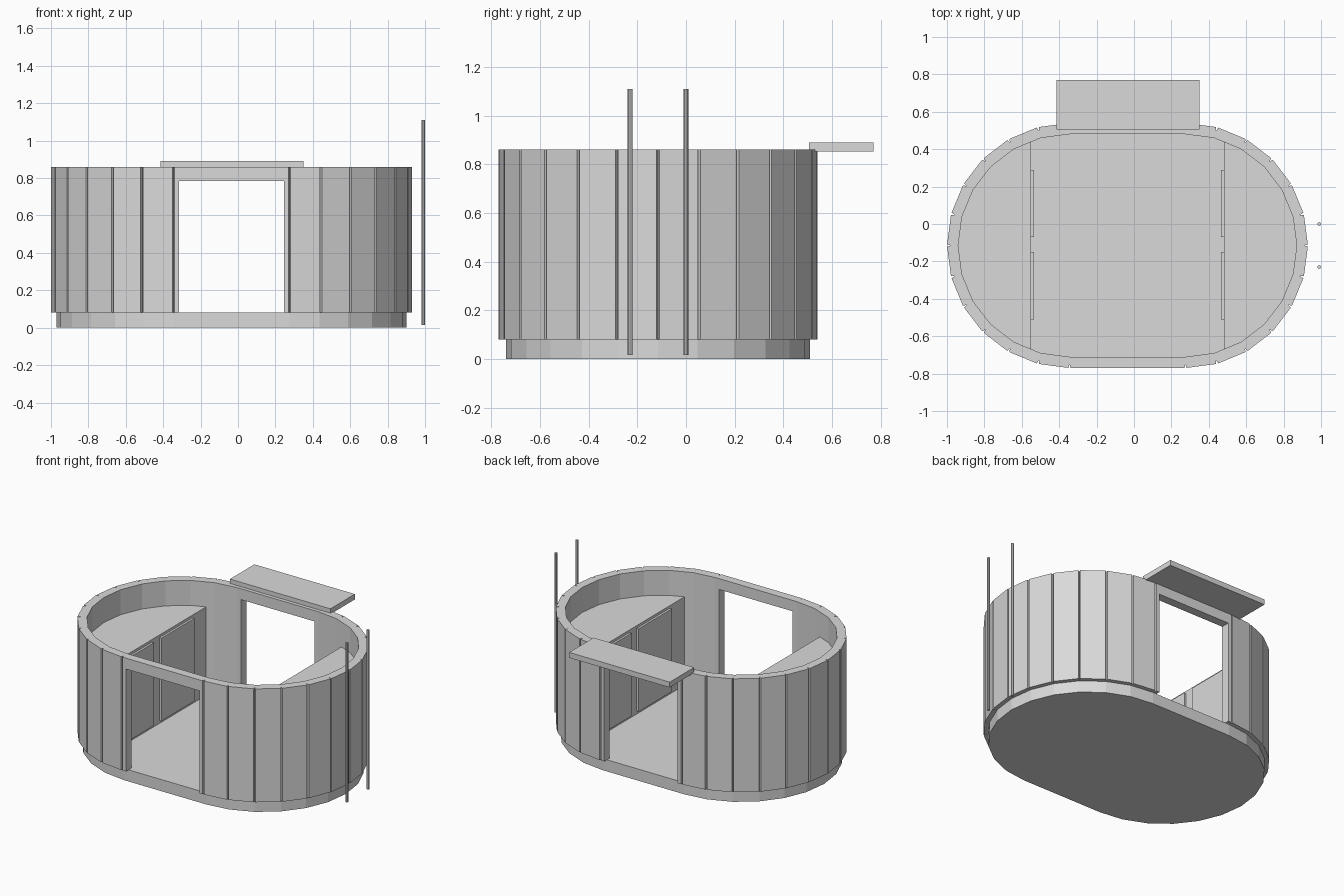
import bpy, bmesh, math
from mathutils import Vector

if "Cube" in bpy.data.objects:
    bpy.data.objects.remove(bpy.data.objects["Cube"])

CX, CY = -0.035, -0.115     # centre of the oval cabin
HALF = 0.31                 # half length of the straight sides
DOOR = 0.28                 # half width of the doorways
R_OUT, R_IN, R_BASE = 0.655, 0.595, 0.625
FLOOR, LINTEL, TOP, LOCKER = 0.08, 0.785, 0.86, 0.688

grey = bpy.data.materials.new("light_grey")
grey.diffuse_color = (0.7, 0.7, 0.7, 1)
grey.use_nodes = True
grey.node_tree.nodes["Principled BSDF"].inputs["Base Color"].default_value = grey.diffuse_color


def prism(name, pts, z0, z1):
    """Extrude a flat outline from z0 to z1."""
    bm = bmesh.new()
    face = bm.faces.new([bm.verts.new((x, y, z0)) for x, y in pts])
    ext = bmesh.ops.extrude_face_region(bm, geom=[face])
    bmesh.ops.translate(bm, vec=(0, 0, z1 - z0),
                        verts=[v for v in ext["geom"] if isinstance(v, bmesh.types.BMVert)])
    bmesh.ops.recalc_face_normals(bm, faces=bm.faces[:])
    me = bpy.data.meshes.new(name)
    bm.to_mesh(me)
    bm.free()
    me.materials.append(grey)
    ob = bpy.data.objects.new(name, me)
    bpy.context.collection.objects.link(ob)
    return ob


def box(name, x0, x1, y0, y1, z0, z1):
    return prism(name, [(x0, y0), (x1, y0), (x1, y1), (x0, y1)], z0, z1)


def arc(r):
    """Half round end, 12 segments, on the +x side, relative to the centre."""
    return [Vector((HALF + r * math.cos(a), r * math.sin(a)))
            for a in (math.radians(-90 + 15 * i) for i in range(13))]


def place(pts, side):
    return [(CX + side * x, CY + y) for x, y in pts]


def grooved(pts, width=0.006, depth=0.02):
    """Cut a small V groove at every panel joint of the outer wall."""
    out = [pts[0]]
    for a, p, b in zip(pts, pts[1:], pts[2:]):
        inward = (Vector((HALF, 0)) - p).normalized()
        out += [p + (a - p).normalized() * width, p + inward * depth,
                p + (b - p).normalized() * width]
    return out + [pts[-1]]


# Base plinth, its top is the floor
end = arc(R_BASE)
prism("base", place(end, 1) + place(end, -1)[::-1], 0, FLOOR)

for side, label in ((1, "right"), (-1, "left")):
    # Panelled end wall up to the door edges
    outer = grooved([Vector((DOOR, -R_OUT))] + arc(R_OUT) + [Vector((DOOR, R_OUT))])
    inner = [Vector((DOOR, -R_IN))] + arc(R_IN) + [Vector((DOOR, R_IN))]
    prism(label + "_wall", place(outer + inner[::-1], side), FLOOR, TOP)

    # Locker filling the round end, with two door plates
    front = 0.515
    c = arc(R_IN)
    yf = 0
    for p, q in zip(c, c[1:]):
        if p.x <= front <= q.x:
            yf = p.y + (q.y - p.y) * (front - p.x) / (q.x - p.x)
    body = [Vector((front, yf))] + [p for p in c if p.x > front] + [Vector((front, -yf))]
    prism(label + "_locker", place(body, side), FLOOR, LOCKER)
    xs = sorted((CX + side * front, CX + side * (front - 0.015)))
    for i, y0 in enumerate((-0.51, -0.07)):
        box(f"{label}_locker_door_{i + 1}", xs[0], xs[1], y0, y0 + 0.36, 0.10, 0.67)

# Lintels over the front and back doorways
for s, label in ((-1, "front"), (1, "back")):
    ys = sorted((CY + s * R_IN, CY + s * R_OUT))
    box(label + "_lintel", CX - DOOR, CX + DOOR, ys[0], ys[1], LINTEL, TOP)

# Canopy over the back doorway
box("canopy", -0.415, 0.35, 0.505, 0.77, 0.853, 0.89)

# Two thin poles beside the right end
for i, y in enumerate((-0.23, 0.0)):
    ring = [(0.99 + 0.01 * math.cos(k * math.pi / 4), y + 0.01 * math.sin(k * math.pi / 4))
            for k in range(8)]
    prism(f"pole_{i + 1}", ring, 0.015, 1.11)
